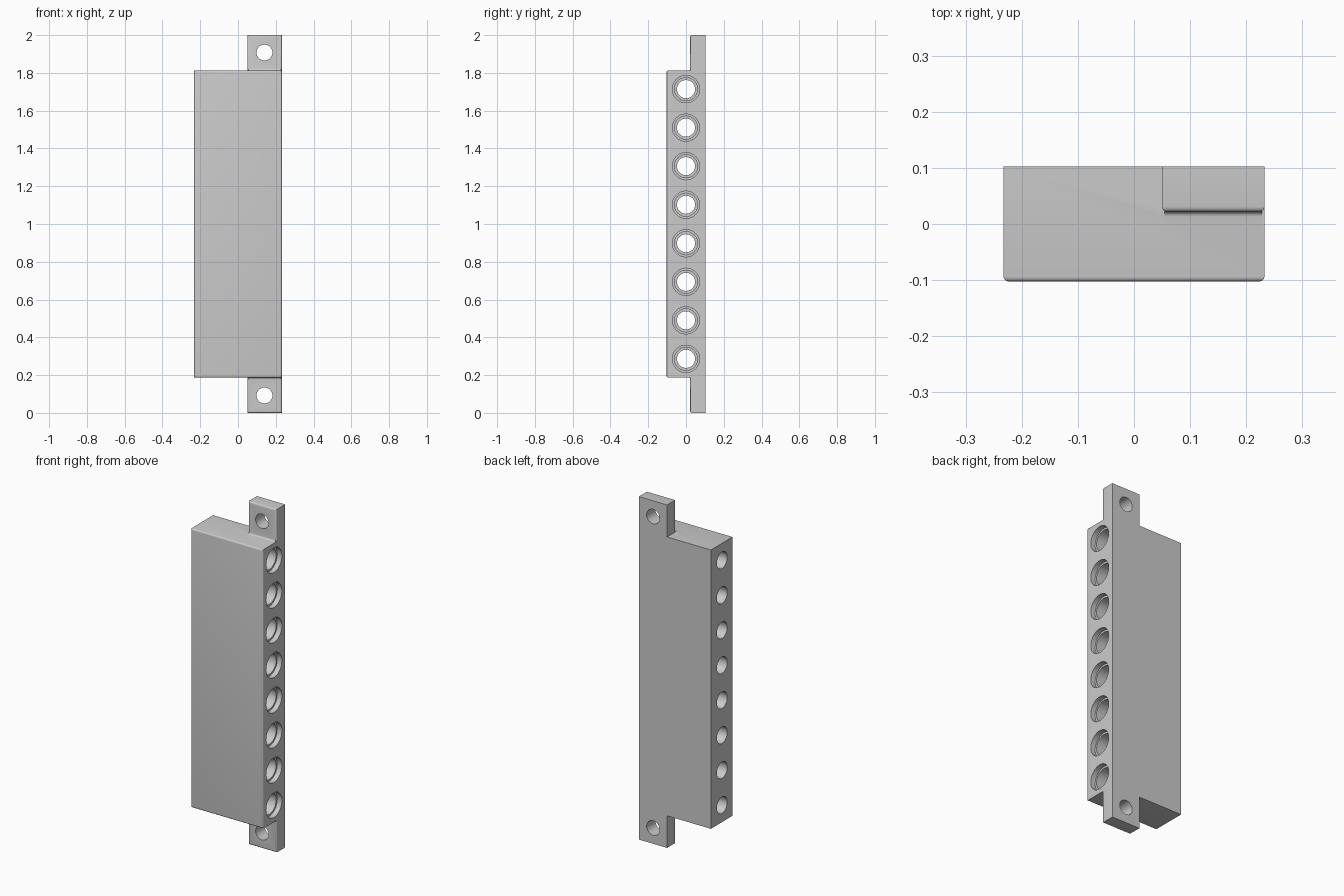
import bpy, bmesh, math
from mathutils import Matrix, Vector

if "Cube" in bpy.data.objects:
    bpy.data.objects.remove(bpy.data.objects["Cube"])

XR, YB = 0.2325, 0.1025          # half width, half depth
BODY_LO, BODY_HI = 0.187, 1.813  # body height range
TAB_X, TAB_Y = 0.05, 0.022       # inner side and front of the tabs
R = 0.009                        # edge rounding


def make_object(name, bm):
    bmesh.ops.recalc_face_normals(bm, faces=bm.faces[:])
    mesh = bpy.data.meshes.new(name)
    bm.to_mesh(mesh)
    bm.free()
    obj = bpy.data.objects.new(name, mesh)
    bpy.context.collection.objects.link(obj)
    return obj


def front_rounded_box(name, lo, hi):
    """Box whose front face edges are rounded and whose back stays sharp."""
    lo, hi = Vector(lo), Vector(hi)
    bm = bmesh.new()
    bmesh.ops.create_cube(bm, size=1, matrix=Matrix.Translation((lo + hi) / 2)
                          @ Matrix.Diagonal((*(hi - lo), 1)))
    edges = [e for e in bm.edges if all(abs(v.co.y - lo.y) < 1e-5 for v in e.verts)]
    bmesh.ops.bevel(bm, geom=edges, offset=R, segments=4, profile=0.5, affect='EDGES')
    return make_object(name, bm)


def fillet_strip(name, z, side):
    """Concave fillet where a tab front meets the body end."""
    c = TAB_Y - R
    pts = [(c + R * math.sin(a), R - R * math.cos(a))
           for a in (i * math.pi / 8 for i in range(5))]
    pts += [(TAB_Y + 0.02, R), (TAB_Y + 0.02, -0.02), (c, -0.02)]
    bm = bmesh.new()
    face = bm.faces.new([bm.verts.new((TAB_X + R / 2, y, z + side * h)) for y, h in pts])
    new = bmesh.ops.extrude_face_region(bm, geom=[face])['geom']
    bmesh.ops.translate(bm, vec=(XR - TAB_X - R, 0, 0),
                        verts=[v for v in new if isinstance(v, bmesh.types.BMVert)])
    return make_object(name, bm)


def boolean(target, tool, operation):
    mod = target.modifiers.new(operation, 'BOOLEAN')
    mod.operation, mod.object, mod.solver = operation, tool, 'EXACT'
    bpy.context.view_layer.objects.active = target
    bpy.ops.object.modifier_apply(modifier=mod.name)
    bpy.data.objects.remove(tool)


# main block
block = front_rounded_box("connector_block", (-XR, -YB, BODY_LO), (XR, YB, BODY_HI))

# mounting tabs at both ends, with their fillets
for lo, hi, end, side in ((0, 0.23, BODY_LO, -1), (1.77, 2, BODY_HI, 1)):
    boolean(block, front_rounded_box("mounting_tab", (TAB_X, TAB_Y, lo), (XR, YB, hi)), 'UNION')
    boolean(block, fillet_strip("tab_fillet", end, side), 'UNION')

# stepped bores through the width, wider towards the right side
bm = bmesh.new()
profile = [(-0.3, 0), (-0.3, 0.048), (0.05, 0.048), (0.05, 0.061),
           (0.203, 0.061), (0.203, 0.072), (0.3, 0.072), (0.3, 0)]
for i in range(8):
    z = 1 + (i - 3.5) * 0.204
    verts = [bm.verts.new((x, 0, z + r)) for x, r in profile]
    edges = [bm.edges.new(pair) for pair in zip(verts, verts[1:])]
    bmesh.ops.spin(bm, geom=verts + edges, cent=(0, 0, z), axis=(1, 0, 0),
                   angle=math.tau, steps=40)
bmesh.ops.remove_doubles(bm, verts=bm.verts[:], dist=1e-5)

# screw holes through the tabs
for z in (0.092, 1.908):
    bmesh.ops.create_cone(bm, cap_ends=True, segments=40, radius1=0.042, radius2=0.042,
                          depth=0.4, matrix=Matrix.Translation((0.14, 0.06, z))
                          @ Matrix.Rotation(math.pi / 2, 4, 'X'))
cutter = make_object("hole_cutter", bm)
cutter.hide_render = True
boolean(block, cutter, 'DIFFERENCE')

# smooth shading with sharp edges kept
bpy.ops.object.select_all(action='DESELECT')
block.select_set(True)
bpy.context.view_layer.objects.active = block
bpy.ops.object.shade_smooth_by_angle(angle=math.radians(30))
